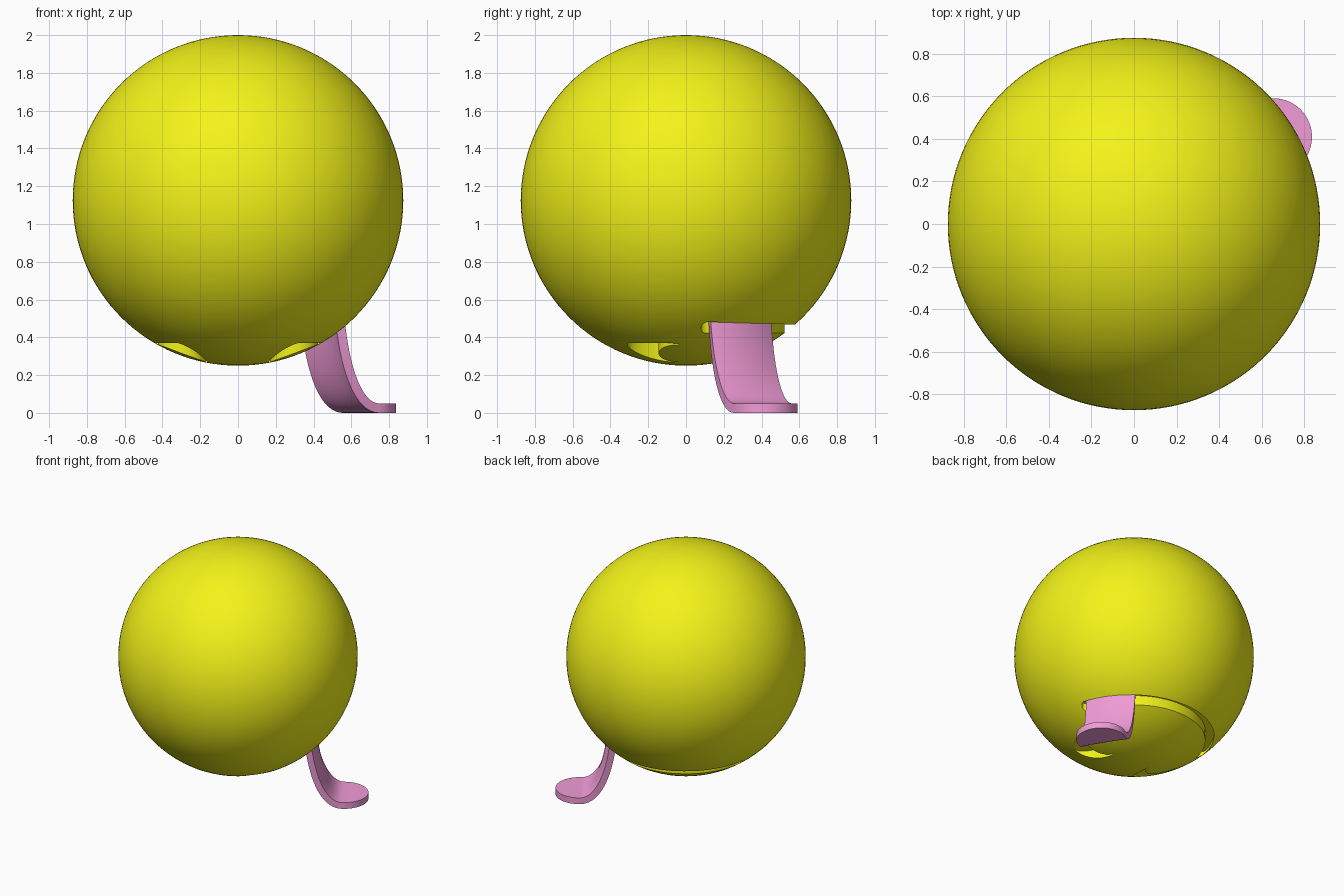
import bpy, bmesh, math
from mathutils import Vector
from mathutils.geometry import interpolate_bezier

if "Cube" in bpy.data.objects:
    bpy.data.objects.remove(bpy.data.objects["Cube"])


def material(name, rgb):
    m = bpy.data.materials.new(name)
    m.diffuse_color = (*rgb, 1)
    m.use_nodes = True
    m.node_tree.nodes["Principled BSDF"].inputs["Base Color"].default_value = m.diffuse_color
    return m


def new_object(name, bm):
    bmesh.ops.recalc_face_normals(bm, faces=bm.faces)
    me = bpy.data.meshes.new(name)
    bm.to_mesh(me)
    bm.free()
    ob = bpy.data.objects.new(name, me)
    bpy.context.collection.objects.link(ob)
    return ob


def activate(ob):
    bpy.ops.object.select_all(action='DESELECT')
    ob.select_set(True)
    bpy.context.view_layer.objects.active = ob


def prism(name, outline, z0, z1):
    """Vertical extrusion of a plan outline."""
    bm = bmesh.new()
    face = bm.faces.new([bm.verts.new((x, y, z0)) for x, y in outline])
    ext = bmesh.ops.extrude_face_region(bm, geom=[face])
    verts = [g for g in ext['geom'] if isinstance(g, bmesh.types.BMVert)]
    bmesh.ops.translate(bm, vec=(0, 0, z1 - z0), verts=verts)
    ob = new_object(name, bm)
    ob.hide_render = True
    return ob


def arc(cx, cy, rx, ry, a0, a1, n):
    return [(cx + rx * math.cos(math.radians(a0 + (a1 - a0) * i / n)),
             cy + ry * math.sin(math.radians(a0 + (a1 - a0) * i / n)))
            for i in range(n + 1)]


# Ball
bpy.ops.mesh.primitive_uv_sphere_add(segments=128, ring_count=64, radius=0.875,
                                     location=(0, 0, 1.125))
ball = bpy.context.object
ball.name = "ball"
ball.data.materials.append(material("yellow", (0.9, 0.9, 0.01)))

# Smile groove: band between two arcs with rounded ends
outer = arc(0, -0.02, 0.597, 0.597, 13, 167, 64)
inner = arc(0, 0, 0.521, 0.521, 167, 13, 64)


def end_cap(p, q):
    p, q = Vector(p), Vector(q)
    mid, half = (p + q) / 2, (p - q) / 2
    side = Vector((0, -half.length))
    return [tuple(mid + half * math.cos(math.pi * k / 8) + side * math.sin(math.pi * k / 8))
            for k in range(1, 8)]


smile = outer + end_cap(outer[-1], inner[0]) + inner + end_cap(inner[-1], outer[0])
cutters = [prism("smile_cutter", smile, 0.1, 0.5)]

# Crescent eye recesses, mirrored in x
for s in (1, -1):
    crescent = (arc(s * 0.297, -0.04, 0.138, 0.27, 180, 360, 32)
                + arc(s * 0.297, -0.04, 0.125, 0.105, 360, 180, 32))
    cutters.append(prism("eye_cutter", crescent, 0.1, 0.37))

activate(ball)
for c in cutters:
    mod = ball.modifiers.new("cut", 'BOOLEAN')
    mod.operation = 'DIFFERENCE'
    mod.solver = 'EXACT'
    mod.object = c
    bpy.ops.object.modifier_apply(modifier=mod.name)
    bpy.data.objects.remove(c)
bpy.ops.object.shade_smooth_by_angle(angle=math.radians(30))

# Tongue: curved sheet dropping from the smile, flaring out to a round tip
az = math.radians(32)
u = Vector((math.cos(az), math.sin(az), 0))
w = Vector((-math.sin(az), math.cos(az), 0))
half, tip = 0.181, 0.773
curve = interpolate_bezier(Vector((0.555, 0.49, 0)), Vector((0.58, 0.2, 0)),
                           Vector((0.66, 0.025, 0)), Vector((0.77, 0.025, 0)), 20)
cols = 32
bm = bmesh.new()
grid = []
for i in range(cols + 1):
    v = -half * math.cos(math.pi * i / cols)
    sag = 0.555 - math.sqrt(0.555 ** 2 - v * v)
    reach = math.sqrt(max(half ** 2 - v * v, 0))
    path = [(p.x - sag * (1 - k / 19), p.y) for k, p in enumerate(curve)]
    path += [(0.77 + (tip + reach - 0.77) * k / 4, 0.025) for k in range(1, 5)]
    grid.append([bm.verts.new(u * s + w * v + Vector((0, 0, z))) for s, z in path])
for a, b in zip(grid, grid[1:]):
    for k in range(len(a) - 1):
        bm.faces.new((a[k], b[k], b[k + 1], a[k + 1]))
tongue = new_object("tongue", bm)
tongue.data.materials.append(material("pink", (0.88, 0.33, 0.68)))
sol = tongue.modifiers.new("thickness", 'SOLIDIFY')
sol.thickness = 0.05
sol.offset = 0
activate(tongue)
bpy.ops.object.modifier_apply(modifier=sol.name)
bpy.ops.object.shade_smooth_by_angle(angle=math.radians(35))
